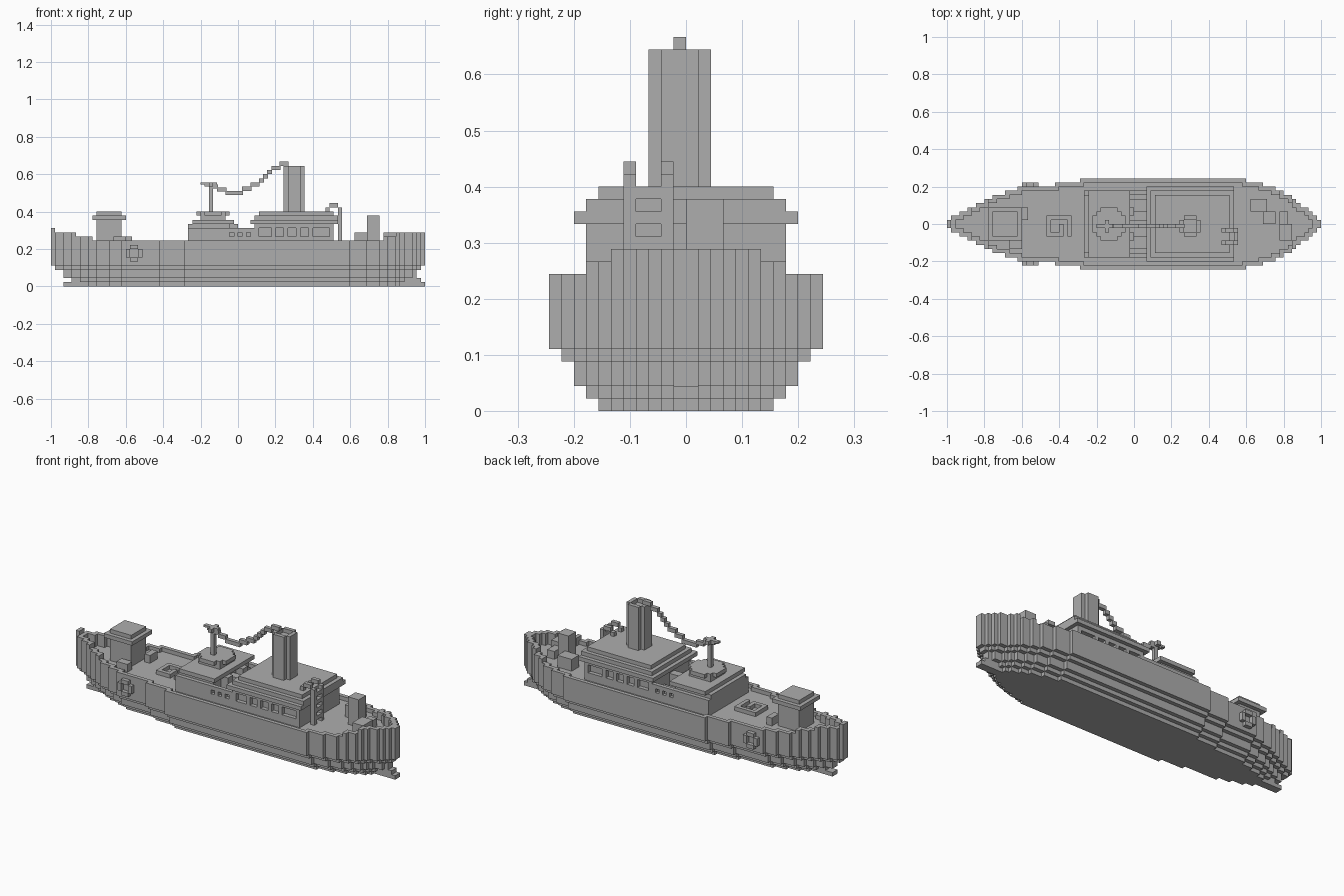
import bpy, bmesh

if "Cube" in bpy.data.objects:
    bpy.data.objects.remove(bpy.data.objects["Cube"])

V = 1 / 45  # edge of one block
grey = bpy.data.materials.new("plain grey")
grey.diffuse_color = (0.42, 0.42, 0.42, 1)
grey.use_nodes = True
grey.node_tree.nodes["Principled BSDF"].inputs["Base Color"].default_value = grey.diffuse_color


def finish(name, bm):
    bmesh.ops.recalc_face_normals(bm, faces=bm.faces)
    me = bpy.data.meshes.new(name)
    bm.to_mesh(me)
    bm.free()
    me.materials.append(grey)
    ob = bpy.data.objects.new(name, me)
    bpy.context.collection.objects.link(ob)
    return ob


def boxes(name, items):
    """Each item is x0, x1, y0, y1, z0, z1 in blocks."""
    bm = bmesh.new()
    for x0, x1, y0, y1, z0, z1 in items:
        r = bmesh.ops.create_cube(bm, size=1)
        for v in r["verts"]:
            v.co.x = (x1 if v.co.x > 0 else x0) * V
            v.co.y = (y1 if v.co.y > 0 else y0) * V
            v.co.z = (z1 if v.co.z > 0 else z0) * V
    return finish(name, bm)


def both(items):
    """Mirror boxes across the centre line."""
    return items + [(a, b, -d, -c, e, f) for a, b, c, d, e, f in items]


# Half-width of the hull in plan, by distance from midships
BOW = [(27, 11), (31, 10), (34, 9), (36, 8), (38, 7), (39, 6), (40, 5),
       (42, 4), (43, 3), (44, 2), (45, 1)]
STERN = [(13, 11), (19, 10), (28, 9), (31, 8), (34, 7), (36, 6), (38, 5),
         (40, 4), (42, 3), (44, 2), (45, 1)]


def half_width(i):
    table, d = (BOW, i + 1) if i >= 0 else (STERN, -i)
    return next((w for lim, w in table if d <= lim), 0)


# Stepped hull layers, each an extruded outline drawn in from the widest
for n, (z0, z1, inset) in enumerate([(0, 1, 4), (1, 2, 3), (2, 4, 2),
                                     (4, 5, 1), (5, 10, 0)]):
    side = []
    for i in range(-45, 45):
        w = half_width(i) - inset
        if w > 0:
            if side and side[-1][1] == w:
                side[-1] = (i + 1, w)
            else:
                side += [(i, w), (i + 1, w)]
    outline = side + [(x, -y) for x, y in reversed(side)]
    bm = bmesh.new()
    f = bm.faces.new([bm.verts.new((x * V, y * V, z0 * V)) for x, y in outline])
    ext = bmesh.ops.extrude_face_region(bm, geom=[f])
    for g in ext["geom"]:
        if isinstance(g, bmesh.types.BMVert):
            g.co.z = z1 * V
    finish("hull_layer_%d" % n, bm)

# Bulwark around the deck, rising toward both ends
runs = []
for i in range(-45, 45):
    w = half_width(i)
    inner = max(0, min(half_width(i - 1), half_width(i + 1), w) - 1)
    top = 11
    if i < -35 or i >= 35:
        top = 12
    if i < -39 or i >= 38:
        top = 13
    if i == -45:
        top = 14
    if runs and runs[-1][2:] == (inner, w, 10, top):
        runs[-1] = (runs[-1][0], i + 1) + runs[-1][2:]
    else:
        runs.append((i, i + 1, inner, w, 10, top))
boxes("bulwark", both(runs))

# Keel ends
boxes("bow_foot", [(38, 44, -1, 1, 1, 2), (38, 45, -1, 1, 0, 1)])
boxes("stern_foot", [(-42, -37, -1, 1, 0, 1)])

# Side anchors as block rings
boxes("anchors", both([(-26, -24, 9, 10, 9, 10), (-26, -24, 9, 10, 6, 7),
                       (-27, -26, 9, 10, 7, 9), (-24, -23, 9, 10, 7, 9)]))

# Small house at the left end, with its roof
boxes("end_house", [(-34, -28, -3, 3, 10, 16)])
boxes("end_house_roof", [(-35, -27, -4, 4, 16, 17), (-34, -28, -3, 3, 17, 18)])
boxes("deck_chests", [(-30, -27, -6, -4, 10, 12), (-27, -25.5, 1, 4, 10, 12)])

# U-shaped deck fitting
boxes("deck_bitts", [(-21, -15, 1, 2, 10, 11), (-21, -20, -1, 1, 10, 11),
                     (-16, -15, -1, 1, 10, 11), (-20, -18, -3, -2, 10, 11),
                     (-18, -17, -3, 0, 10, 11), (-21, -20, -3, -1, 10, 11),
                     (-16, -15, -3, -1, 10, 11)])

# Forward house and stepped roof
boxes("forward_house", [(-12, -2, -8, 8, 10, 14), (-12, -2, -7, 7, 14, 15)])
boxes("forward_house_roof", [(-11, -1, -8, 8, 15, 16), (-9, -3, -3, 3, 16, 18),
                             (-10, -2, -2, 2, 17, 18), (-8, -4, -4, 4, 17, 18)])

# Linking section: pierced side walls and low casings between the houses
boxes("link_walls", both([(-2, 5, 7, 8, 10, 12), (-2, 5, 7, 8, 13, 14),
                          (-1, 0, 7, 8, 12, 13), (1, 2, 7, 8, 12, 13),
                          (3, 5, 7, 8, 12, 13)]))
boxes("link_casings", [(-2, 5, -1, 1, 10, 14), (-2, 5, -6, -3, 10, 12),
                       (-2, 5, 3, 6, 10, 12), (-2, 0, 2, 4, 12, 15),
                       (-2, 0, -4, -2, 12, 15)])

# Main house: core, side galleries with posts, stepped roof
boxes("main_house", [(4, 23, -7, 7, 10, 15)])
boxes("gallery", both([(4, 23, 7, 8, 10, 12), (4, 23, 7, 8, 14, 15)]
                      + [(x, x + 1, 7, 8, 12, 14) for x in (4, 8, 11, 14, 17, 22)]))
boxes("main_house_roof", [(3, 24, -9, 9, 15, 16), (4, 24, -8, 8, 16, 17),
                          (5, 23, -7, 7, 17, 18)])

# Funnel with notched corners and an open top
boxes("funnel", [(11, 16, -2, 1, 18, 28), (12, 15, -3, 2, 18, 28),
                 (11, 12, -2, 1, 28, 29), (15, 16, -2, 1, 28, 29),
                 (12, 15, -3, -2, 28, 29), (12, 15, 1, 2, 28, 29)])

# Mast with crosstree
boxes("mast", [(-7, -6, -1, 0, 18, 25)])
boxes("crosstree", [(-8, -5, -1, 0, 24, 25), (-7, -6, -2, 1, 24, 25),
                    (-9, -6, -1, 0, 24.5, 25)])

# Sagging cable from mast to funnel: x start, x end, height
CABLE = [(-6, -5, 23.5), (-5, -3, 22.8), (-3, 1, 22), (1, 3, 23), (3, 5, 24),
         (5, 6, 25), (6, 7, 26), (7, 8, 27), (8, 10, 28), (10, 12, 29)]
boxes("cable", [(a, b + 0.2, -1, 0, z, z + 1) for a, b, z in CABLE])

# Ladder at the end of the main house, hooked over the roof
boxes("ladder", [p for y in (-5, -2) for p in
                 [(24, 25, y, y + 1, 10, 19), (22, 24, y, y + 1, 19, 20),
                  (21, 22, y, y + 1, 18, 19)]]
      + [(24, 25, -4, -2, z, z + 1) for z in (11, 13, 15, 17)])

# Cargo boxes on the right deck
boxes("cargo_boxes", [(28, 32, 3, 6, 10, 13), (31, 34, 0, 3, 10, 17),
                      (35, 38, -4, 0, 10, 13), (35, 37, 0, 3, 10, 12)])
